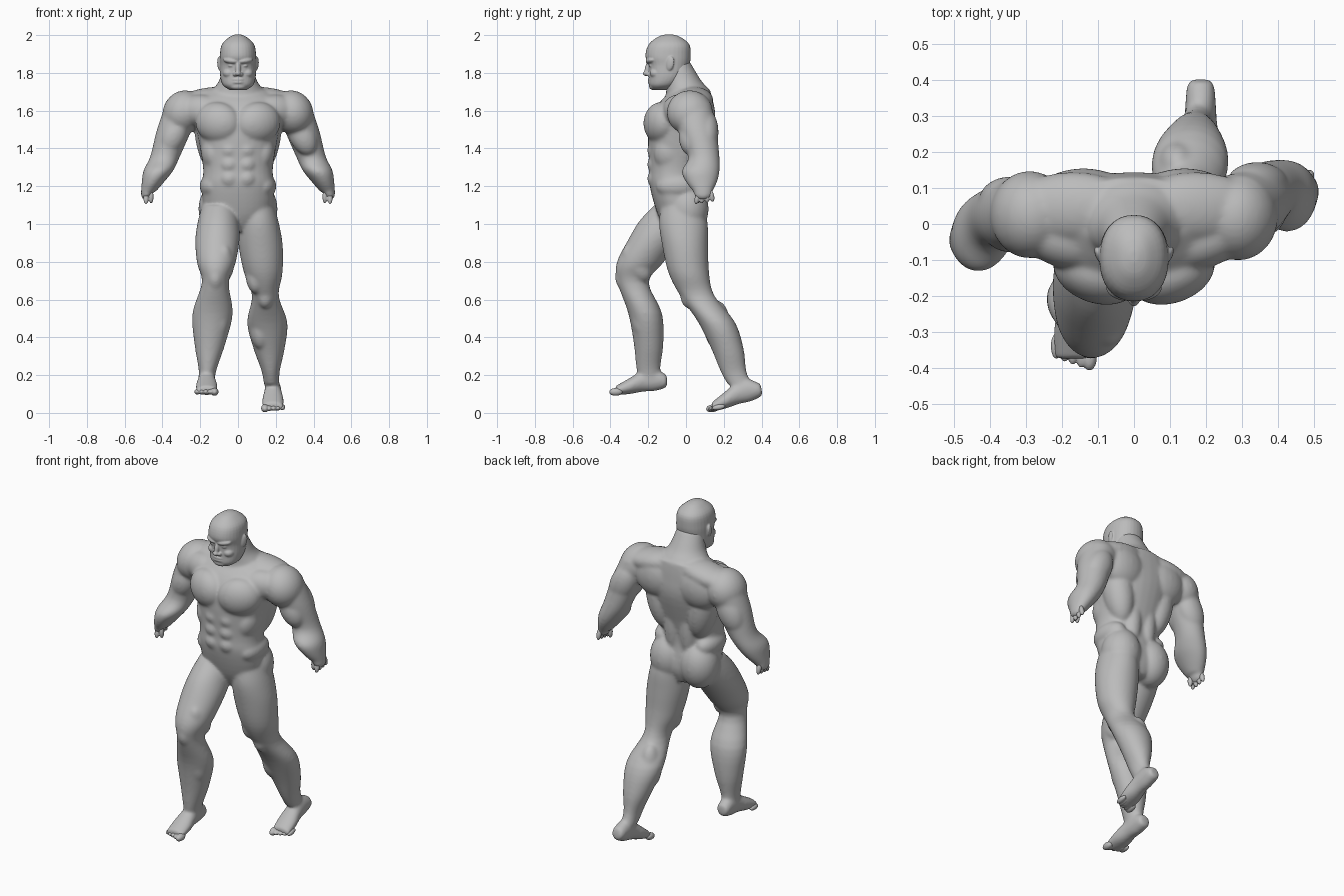
import bpy, bmesh, math
from mathutils import Matrix, Vector, Euler

default_cube = bpy.data.objects.get("Cube")
if default_cube:
    bpy.data.objects.remove(default_cube, do_unlink=True)

# One plain grey for everything
grey_clay = bpy.data.materials.new("grey_clay")
grey_clay.use_nodes = True
grey_clay.diffuse_color = (.5, .5, .5, 1)
shader = grey_clay.node_tree.nodes["Principled BSDF"]
shader.inputs["Base Color"].default_value = grey_clay.diffuse_color


def ring(level, wide, deep, x=0, y=0):
    """One rounded cross-section, given by its height, radii and centre."""
    return Vector((level, wide, deep, x, y))


def smooth_rows(rows, steps=4):
    """Add in-between cross-sections along a smooth curve through the given ones."""
    padded = [rows[0], *rows, rows[-1]]
    result = []
    for before, start, end, after in zip(padded, padded[1:], padded[2:], padded[3:]):
        leave, arrive = (end - before) / 2, (after - start) / 2
        for step in range(steps):
            t = step / steps
            ease = t * t * (3 - 2 * t)
            result.append(start.lerp(end, ease)
                          + leave * t * (1 - t) ** 2 - arrive * t * t * (1 - t))
    return result + [rows[-1]]


def squared(value, boxy):
    """Push a sine or cosine outward for a boxier outline."""
    return math.copysign(abs(value) ** boxy, value)


def loft(bm, rows, matrix=Matrix(), sides=32, boxy=1):
    """Skin a closed tube through the cross-sections."""
    loops = []
    for level, wide, deep, x, y in smooth_rows(rows):
        angles = [math.tau * side / sides for side in range(sides)]
        loops.append([bm.verts.new(matrix @ Vector((x + wide * squared(math.cos(angle), boxy),
                                                    y + deep * squared(math.sin(angle), boxy),
                                                    level)))
                      for angle in angles])
    for low, high in zip(loops, loops[1:]):
        for side in range(sides):
            bm.faces.new((low[side - 1], low[side], high[side], high[side - 1]))
    bm.faces.new(loops[0])
    bm.faces.new(loops[-1])


def blob(bm, at, size, tilt=(0, 0, 0), matrix=Matrix()):
    """Ellipsoid used for a single muscle or feature."""
    turn = Euler([math.radians(angle) for angle in tilt])
    placed = matrix @ Matrix.LocRotScale(Vector(at), turn, Vector(size))
    bmesh.ops.create_uvsphere(bm, u_segments=24, v_segments=16, radius=1, matrix=placed)


def pair(bm, at, size, tilt=(0, 0, 0)):
    """The same ellipsoid mirrored to both sides."""
    for side in (1, -1):
        blob(bm, (side * at[0], at[1], at[2]), size, (tilt[0], side * tilt[1], side * tilt[2]))


def limb(bm, joints, profiles):
    """Follow the joints; each profile row is share of bone, width, depth, shift back."""
    rows = []
    for start, end, profile in zip(joints, joints[1:], profiles):
        bone = end - start
        slant = math.hypot(bone.y, bone.z) / abs(bone.z)
        for share, wide, deep, back in profile:
            centre = start.lerp(end, share)
            rows.append(ring(centre.z, wide, deep * slant, centre.x, centre.y + back))
    loft(bm, rows)


def finish(name, bm, voxel, passes):
    """Fuse the overlapping masses into one smooth skin."""
    bmesh.ops.recalc_face_normals(bm, faces=bm.faces[:])
    mesh = bpy.data.meshes.new(name)
    bm.to_mesh(mesh)
    bm.free()
    mesh.materials.append(grey_clay)
    part = bpy.data.objects.new(name, mesh)
    bpy.context.collection.objects.link(part)
    fuse = part.modifiers.new("fuse", "REMESH")
    fuse.mode = "VOXEL"
    fuse.voxel_size = voxel
    fuse.use_smooth_shade = True
    soften = part.modifiers.new("soften", "SMOOTH")
    soften.factor = .5
    soften.iterations = passes


body, fingers, toes, head = [bmesh.new() for part in range(4)]

# Torso
loft(body, [
    ring(level=.96, wide=.06, deep=.08, y=-.02),
    ring(level=1.05, wide=.17, deep=.12, y=-.03),
    ring(level=1.2, wide=.19, deep=.132, y=-.06),
    ring(level=1.3, wide=.185, deep=.14, y=-.055),
    ring(level=1.5, wide=.22, deep=.17, y=-.03),
    ring(level=1.62, wide=.25, deep=.15, y=-.01),
    ring(level=1.71, wide=.16, deep=.1, y=.03),
], boxy=.9)

# Neck
loft(body, [
    ring(level=1.6, wide=.17, deep=.12),
    ring(level=1.7, wide=.14, deep=.115, y=.01),
    ring(level=1.76, wide=.1, deep=.095, y=-.015),
    ring(level=1.86, wide=.075, deep=.07, y=-.05),
])

# Chest and back muscles: pectoral, front shoulder, trapezius, shoulder blade, lat, spine
pair(body, at=(.105, -.135, 1.535), size=(.125, .085, .11), tilt=(0, -10, 20))
pair(body, at=(.2, -.04, 1.6), size=(.13, .08, .085), tilt=(0, 0, 20))
pair(body, at=(.17, .045, 1.655), size=(.18, .1, .065), tilt=(0, 10, 0))
pair(body, at=(.14, .07, 1.58), size=(.14, .085, .13))
pair(body, at=(.14, .03, 1.45), size=(.085, .09, .2), tilt=(0, 10, 0))
pair(body, at=(.05, .03, 1.32), size=(.06, .065, .22))

# Abdominals, ribs, obliques and glutes
for row in range(3):
    pair(body, at=(.044, -.168, 1.39 - row * .075), size=(.05, .037, .046))
pair(body, at=(.13, -.08, 1.37), size=(.065, .09, .1), tilt=(0, 10, 0))
pair(body, at=(.135, -.045, 1.2), size=(.068, .115, .07))
pair(body, at=(.1, .01, 1.08), size=(.11, .11, .14))

# Arms: the right one swings forward
upper_arm = [(0, .09, .1, 0), (.5, .092, .097, 0)]
forearm = [(0, .079, .082, 0), (.4, .079, .1, -.015), (.7, .061, .085, -.01), (1, .039, .05, 0)]
for side in (1, -1):
    swing = 0 if side > 0 else .3

    def arm_point(x, y, z):
        return Vector((side * x, y - swing * (1.62 - z), z))

    shoulder = arm_point(.29, .03, 1.64)
    elbow = arm_point(.385, .095, 1.36)
    wrist = arm_point(.475, .09, 1.17)
    limb(body, (shoulder, elbow, wrist), (upper_arm, forearm))
    outward = (0, -side * 25, 0)
    middle = shoulder.lerp(elbow, .55)
    blob(body, shoulder + Vector((0, -.01, -.05)), size=(.108, .122, .12), tilt=outward)
    blob(body, middle + Vector((0, .04, 0)), size=(.077, .067, .13), tilt=outward)
    blob(body, middle + Vector((0, -.04, -.02)), size=(.07, .065, .11), tilt=outward)

    # Hand with short fingers and a thumb
    blob(body, wrist + Vector((side * .007, 0, -.005)), size=(.03, .05, .04), tilt=outward)
    for finger in range(4):
        across = (finger - 1.2) * .025
        blob(fingers, wrist + Vector((side * .012, across, finger * .004 - .032)),
             size=(.014, .014, .034), tilt=((finger - 1.5) * 9, 0, 0))
    blob(fingers, wrist + Vector((-side * .015, -.025, -.025)), size=(.013, .015, .036))

# Legs and feet: the left trails with its heel raised, the right leads
thigh = [(0, .09, .11, 0), (.2, .108, .127, -.01), (.45, .117, .12, -.02), (.75, .102, .106, -.025)]
shin = [(0, .071, .082, 0), (.3, .107, .088, .035), (.6, .082, .077, .025),
        (.85, .048, .062, 0), (1, .041, .058, 0)]
poses = {
    "left": [(.1, -.02, 1.1), (.145, .06, .62), (.178, .285, .15)],
    "right": [(-.1, -.04, 1.1), (-.12, -.28, .69), (-.168, -.185, .15)],
}
heels = {"left": (.185, .4, .125), "right": (-.166, -.1, .17)}
pitch = {"left": 100, "right": 91}
for name, pose in poses.items():
    side = 1 if name == "left" else -1
    hip, knee, ankle = map(Vector, pose)
    limb(body, (hip, knee, ankle), (thigh, shin))
    lean = (math.degrees(math.atan2(hip.y - knee.y, hip.z - knee.z)), 0, 0)
    # Inner thigh muscle, kneecap and inner calf
    blob(body, hip.lerp(knee, .75) + Vector((-side * .04, -.04, 0)), (.055, .065, .11), lean)
    blob(body, knee + Vector((0, -.03, .01)), size=(.05, .06, .08), tilt=lean)
    blob(body, knee.lerp(ankle, .33) + Vector((-side * .035, .03, 0)), size=(.06, .07, .13))

    # Foot runs forward from the heel, then five toes from big to little
    place = Matrix.Translation(heels[name]) @ Matrix.Rotation(math.radians(pitch[name]), 4, "X")
    loft(body, [
        ring(level=0, wide=.026, deep=.028),
        ring(level=.015, wide=.038, deep=.04),
        ring(level=.07, wide=.043, deep=.062, y=.008),
        ring(level=.13, wide=.047, deep=.056),
        ring(level=.2, wide=.058, deep=.042, y=-.025),
        ring(level=.275, wide=.055, deep=.024, y=-.048),
    ], matrix=place)
    for toe in range(5):
        thick = .015 if toe else .021
        blob(toes, at=(side * (toe * .023 - .042), -.054, .272 - toe * .008),
             size=(thick, thick, .036), matrix=place)

finish("body", body, voxel=.007, passes=20)
finish("fingers", fingers, voxel=.004, passes=3)
finish("toes", toes, voxel=.004, passes=3)

# Head
loft(head, [
    ring(level=1.71, wide=.045, deep=.04, y=-.135),
    ring(level=1.735, wide=.08, deep=.075, y=-.12),
    ring(level=1.78, wide=.094, deep=.096, y=-.1),
    ring(level=1.84, wide=.095, deep=.108, y=-.09),
    ring(level=1.89, wide=.096, deep=.12, y=-.095),
    ring(level=1.95, wide=.086, deep=.108, y=-.09),
    ring(level=1.99, wide=.045, deep=.06, y=-.09),
    ring(level=2.004, wide=.012, deep=.016, y=-.09),
], boxy=.9)

# Brow, eyes, cheeks, nostrils and ears
pair(head, at=(.038, -.185, 1.864), size=(.042, .026, .016), tilt=(0, -8, 20))
pair(head, at=(.037, -.181, 1.838), size=(.017, .017, .008))
pair(head, at=(.045, -.153, 1.798), size=(.035, .04, .028), tilt=(0, 0, 25))
pair(head, at=(.016, -.2, 1.793), size=(.012, .014, .011))
pair(head, at=(.098, -.085, 1.85), size=(.01, .023, .038), tilt=(-12, 0, -20))

# Nose bridge, nose tip, lips and chin
blob(head, at=(0, -.202, 1.825), size=(.014, .016, .04), tilt=(-14, 0, 0))
blob(head, at=(0, -.211, 1.797), size=(.016, .018, .014))
for lip in (1.765, 1.75):
    blob(head, at=(0, -.187, lip), size=(.034, .016, .009))
blob(head, at=(0, -.168, 1.728), size=(.045, .028, .02))
finish("head", head, voxel=.004, passes=7)
